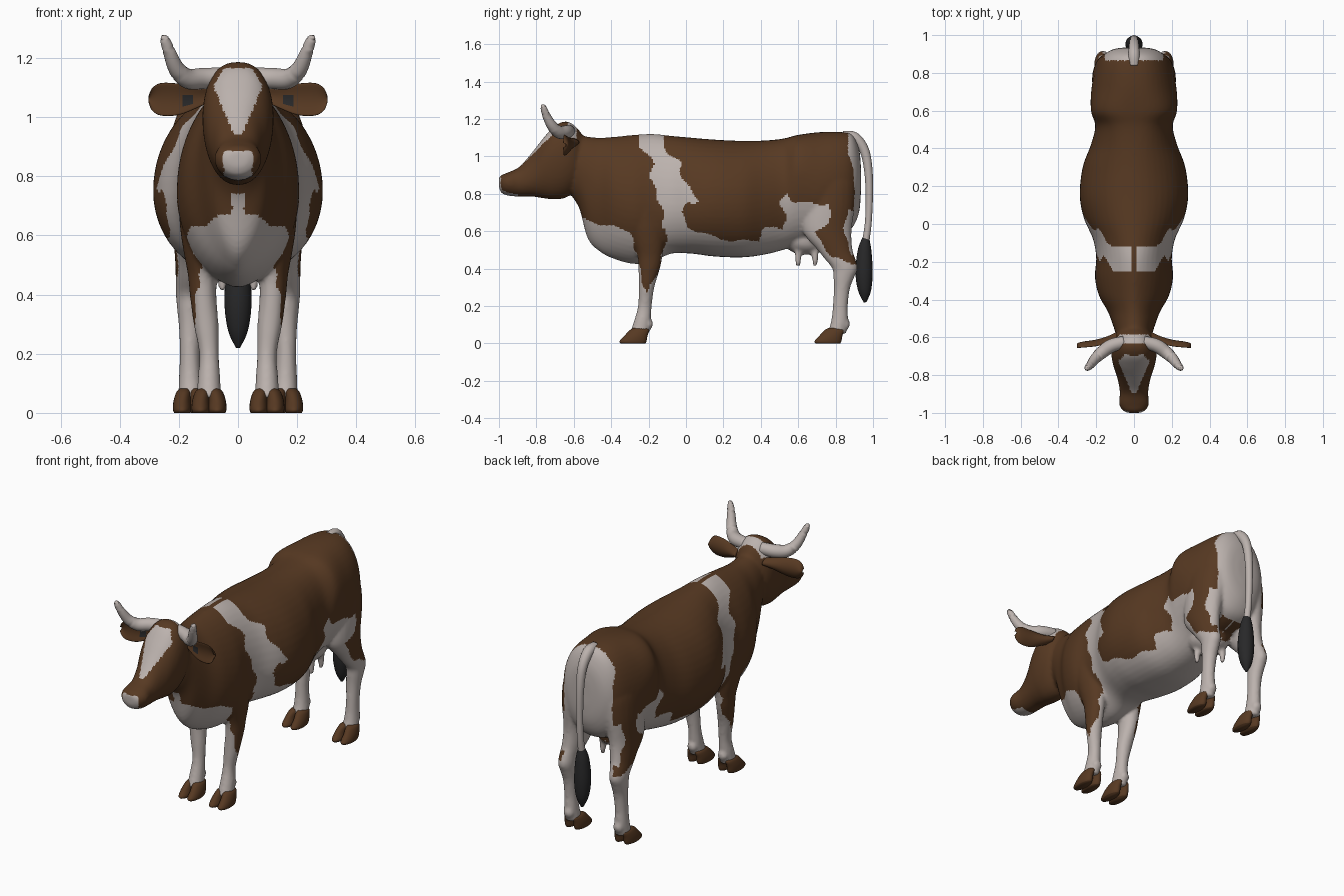
import bpy, bmesh, math
from mathutils import Vector


def material(name, rgb):
    m = bpy.data.materials.new(name)
    m.diffuse_color = (*rgb, 1)
    return m


MATS = [material("brown_coat", (0.095, 0.041, 0.016)),
        material("white_coat", (0.50, 0.445, 0.42)),
        material("black_hair", (0.021, 0.021, 0.022))]
BROWN, WHITE, BLACK = 0, 1, 2


def smooth(rows, n=5):
    """Catmull-Rom interpolation of rows of numbers."""
    out = []
    for i in range(len(rows) - 1):
        quad = (rows[max(i - 1, 0)], rows[i], rows[i + 1], rows[min(i + 2, len(rows) - 1)])
        for k in range(n):
            t = k / n
            out.append([.5 * (2*b + (c - a)*t + (2*a - 5*b + 4*c - d)*t*t + (3*b - a - 3*c + d)*t**3)
                        for a, b, c, d in zip(*quad)])
    return out + [list(rows[-1])]


def loft(bm, rings):
    loops = [[bm.verts.new(p) for p in ring] for ring in rings]
    n = len(loops[0])
    for a, b in zip(loops, loops[1:]):
        for i in range(n):
            bm.faces.new((a[i], a[(i + 1) % n], b[(i + 1) % n], b[i]))
    bm.faces.new(loops[0])
    bm.faces.new(loops[-1])


def angles(n):
    return [2 * math.pi * i / n for i in range(n)]


def trunk(bm, rows):
    """Rows along y: y, top, bottom, half width, height of widest point, upper and lower squareness."""
    rings = []
    for y, top, bot, w, zw, et, eb in smooth(rows):
        ring = []
        for a in angles(48):
            c, s = math.cos(a), math.sin(a)
            x = math.copysign(abs(c) ** (et if s > 0 else eb), c) * w
            ring.append((x, y, zw + s * ((top - zw) if s > 0 else (zw - bot))))
        rings.append(ring)
    loft(bm, rings)


def limb(bm, rows, side=1, n=24):
    """Rows of level rings: z, x, y, x radius, y radius."""
    loft(bm, [[(side * (x + rx * math.cos(a)), y + ry * math.sin(a), z) for a in angles(n)]
              for z, x, y, rx, ry in smooth(rows)])


def tube(bm, rows, side=1, n=16):
    """Round tube along a path: x, y, z, radius."""
    pts = smooth(rows)
    rings = []
    for i, p in enumerate(pts):
        d = Vector(pts[min(i + 1, len(pts) - 1)][:3]) - Vector(pts[max(i - 1, 0)][:3])
        u = d.cross(Vector((.3, .9, .1) if abs(d.x) > abs(d.y) else (1, 0, 0))).normalized()
        v = d.cross(u).normalized()
        ring = [Vector(p[:3]) + p[3] * (u * math.cos(a) + v * math.sin(a)) for a in angles(n)]
        rings.append([(side * q.x, q.y, q.z) for q in ring])
    loft(bm, rings)


def finish(name, bm, rule):
    """Make the object; rule is a material index or a function of face centre and normal."""
    bmesh.ops.recalc_face_normals(bm, faces=bm.faces)
    me = bpy.data.meshes.new(name)
    bm.to_mesh(me)
    bm.free()
    ob = bpy.data.objects.new(name, me)
    bpy.context.collection.objects.link(ob)
    paint(me, rule)
    return ob


def paint(me, rule):
    me.materials.clear()
    for m in MATS:
        me.materials.append(m)
    for p in me.polygons:
        p.use_smooth = True
        p.material_index = rule(p.center, p.normal) if callable(rule) else rule


def inside(y, z, poly):
    hit = False
    for (y1, z1), (y2, z2) in zip(poly, poly[1:] + poly[:1]):
        if (z1 > z) != (z2 > z) and y < y1 + (z - z1) * (y2 - y1) / (z2 - z1):
            hit = not hit
    return hit


# Coat patches as side-view outlines (y, z)
BELT_BELLY = [(-.27, 1.2), (-.14, 1.2), (-.10, 1.01), (-.03, .96), (-.02, .88), (.08, .76), (.01, .755),
              (-.03, .70), (.02, .62), (.14, .57), (.26, .545), (.38, .555), (.42, .62), (.52, .61),
              (.54, .67), (.50, .745), (.545, .81), (.58, .755), (.765, .745), (.765, .64), (.69, .60),
              (.73, .53), (.785, .46), (.89, .43), (1, .43), (1, 0), (-.12, 0), (-.12, .60),
              (-.13, .74), (-.19, .88), (-.17, .96), (-.24, 1.04)]
BUTTOCK = [(.86, .72), (.95, .72), (.95, .50), (.89, .48), (.845, .58)]
FORELEG = [(-.30, .62), (-.10, .62), (-.12, .50), (-.16, .35), (-.215, .26), (-.23, .33), (-.265, .45)]


def coat(c, n):
    ax, y, z = abs(c.x), c.y, c.z
    out = n.x if c.x > 0 else -n.x
    if y < -.57 and z > .74:                               # head
        half = min(.01 + max(z - .93, 0) * .42, .08) if z < 1.11 else .08 - (z - 1.11) * .6
        blaze = .94 < z < 1.165 and y < -.69 and ax < half
        muzzle = y < -.9 and .785 < z < .885 and ax < .048
        poll = -.635 < y < -.585 and z > 1.10
        return WHITE if blaze or muzzle or poll else BROWN
    wy, wz = y + .008 * math.sin(43 * z), z + .008 * math.sin(37 * y)
    if ax > .12 and out > .3 and inside(wy, wz, FORELEG):
        return BROWN
    if y < -.1 and (wz < .60 + .25 * max(0, -.3 - y) or (ax < .02 and z < .79 and y < -.4)):
        return WHITE                                       # chest and front legs
    if y > .6 and z < .72 and out < 0:
        return WHITE                                       # inner thighs
    if y > .865 and ax < .155 and z > .45:
        return WHITE                                       # rump
    if abs(wz - 1.1) < .1 and ax < .012:
        return BROWN                                       # spine line
    return WHITE if inside(wy, wz, BELT_BELLY) or inside(wy, wz, BUTTOCK) else BROWN


# Body, head, legs and udder, fused into one skin
bm = bmesh.new()
trunk(bm, [(-.62, 1.13, .80, .085, .97, 1, 1), (-.57, 1.115, .72, .10, .93, 1, 1),
           (-.525, 1.105, .56, .115, .88, 1, 1.2), (-.46, 1.10, .49, .14, .82, 1.1, 1.2),
           (-.38, 1.105, .45, .185, .78, 1.2, 1.2), (-.28, 1.115, .425, .207, .75, 1.2, 1.2),
           (-.18, 1.12, .435, .20, .75, 1.1, 1.1), (-.08, 1.11, .48, .217, .74, 1, 1),
           (.03, 1.10, .48, .265, .74, 1, .9), (.15, 1.09, .465, .287, .75, 1, .9),
           (.30, 1.083, .46, .272, .75, 1, .9)] +
          [(.42, 1.085, .475, .228, .77, .9, .9), (.52, 1.095, .50, .205, .82, .8, .9),
           (.60, 1.115, .525, .228, .90, .75, .95), (.72, 1.13, .55, .225, .85, .85, .9),
           (.83, 1.13, .58, .20, .85, .85, .9), (.89, 1.115, .62, .165, .86, .9, .9),
           (.925, 1.04, .70, .11, .88, 1, 1), (.935, .95, .80, .04, .88, 1, 1)])
trunk(bm, [(-1.0, .885, .835, .03, .86, .9, 1), (-.987, .90, .805, .06, .86, .9, 1),
           (-.95, .915, .79, .079, .86, .85, 1), (-.89, .945, .785, .075, .86, .85, .9),
           (-.82, 1.025, .785, .087, .89, .85, .9), (-.755, 1.107, .775, .108, .96, .8, .9),
           (-.70, 1.165, .77, .119, .99, .8, .9), (-.64, 1.187, .78, .118, 1.0, .8, 1),
           (-.59, 1.16, .82, .10, .99, .9, 1), (-.55, 1.11, .86, .06, .99, 1, 1)])
for s in (1, -1):
    limb(bm, [(.92, .12, -.25, .04, .06), (.80, .125, -.24, .075, .10), (.65, .13, -.215, .068, .10),
              (.55, .125, -.20, .06, .085), (.47, .12, -.193, .05, .068), (.40, .118, -.197, .045, .058),
              (.30, .108, -.211, .042, .042), (.20, .098, -.22, .033, .037), (.12, .098, -.233, .038, .045),
              (.05, .098, -.25, .042, .052)], s)
    limb(bm, [(.98, .11, .75, .05, .10), (.88, .12, .76, .09, .145), (.75, .132, .765, .09, .14),
              (.60, .145, .755, .073, .13), (.50, .155, .797, .057, .094), (.45, .162, .825, .049, .082),
              (.40, .165, .85, .045, .068), (.35, .164, .843, .042, .055), (.29, .162, .833, .038, .043),
              (.20, .163, .825, .034, .04), (.12, .162, .821, .038, .045), (.05, .16, .805, .042, .05)], s)
    for y in (.60, .69):                                   # teats
        limb(bm, [(.52, .05, y, .022, .022), (.46, .052, y, .018, .018), (.412, .053, y, .012, .012)], s, 12)
    for x, y in ((.098, -.195), (.16, .858)):              # dew claws
        limb(bm, [(.125, x, y, .02, .015), (.10, x, y, .03, .018), (.08, x, y, .02, .012)], s, 12)
limb(bm, [(.64, 0, .63, .08, .10), (.56, 0, .635, .105, .115), (.51, 0, .64, .09, .10),
          (.475, 0, .645, .045, .05)])
skin = finish("body", bm, BROWN)
mod = skin.modifiers.new("fuse", 'REMESH')
mod.mode = 'VOXEL'
mod.voxel_size = 0.0095
mod = skin.modifiers.new("soften", 'SMOOTH')
mod.factor, mod.iterations = 0.5, 5
fused = bpy.data.meshes.new_from_object(skin.evaluated_get(bpy.context.evaluated_depsgraph_get()))
skin.modifiers.clear()
skin.data = fused
fused.name = "body"
paint(fused, coat)

for s, label in ((1, "right"), (-1, "left")):
    # Hooves, two claws each
    for x, y, part in ((.098, 0, "front"), (.161, 1.042, "back")):
        bm = bmesh.new()
        for dx in (-.028, .028):
            limb(bm, [(0, x + dx, y - .283, .027, .066), (.012, x + dx, y - .283, .031, .072),
                      (.04, x + dx, y - .268, .029, .062), (.07, x + dx * .8, y - .25, .025, .052),
                      (.082, x + dx * .7, y - .246, .015, .035)], s)
        finish(f"{part}_{label}_hoof", bm, BROWN)
    # Horn
    bm = bmesh.new()
    tube(bm, [(.05, -.625, 1.135, .033), (.12, -.645, 1.13, .036), (.17, -.68, 1.13, .034),
              (.207, -.715, 1.162, .028), (.23, -.745, 1.215, .022), (.247, -.762, 1.262, .016),
              (.25, -.765, 1.277, .007)], s)
    finish(f"{label}_horn", bm, WHITE)
    # Ear, cupped towards the front
    bm = bmesh.new()
    loft(bm, [[(s * x, y + ry * math.sin(a) + .02 * math.sin(a) ** 2, z + rz * math.cos(a))
               for a in angles(24)]
              for x, y, z, ry, rz in smooth([(.09, -.61, 1.075, .02, .022), (.14, -.63, 1.066, .016, .036),
                                             (.20, -.645, 1.06, .013, .053), (.26, -.652, 1.06, .011, .055),
                                             (.29, -.655, 1.06, .008, .038), (.302, -.657, 1.06, .003, .012)])])
    finish(f"{label}_ear", bm, lambda c, n: BLACK if .15 < abs(c.x) < .188 and abs(c.z - 1.056) < .016
           and n.y < 0 else BROWN)

# Tail and its tuft
bm = bmesh.new()
tube(bm, [(0, .84, 1.105, .03), (0, .90, 1.10, .03), (0, .95, 1.04, .026), (0, .972, .95, .023),
          (0, .98, .82, .02), (0, .975, .65, .018), (0, .958, .53, .02)])
finish("tail", bm, WHITE)
bm = bmesh.new()
tube(bm, [(0, .963, .57, .016), (0, .955, .50, .036), (0, .952, .38, .046), (0, .955, .28, .034),
          (0, .957, .22, .007)])
finish("tail_tuft", bm, BLACK)
